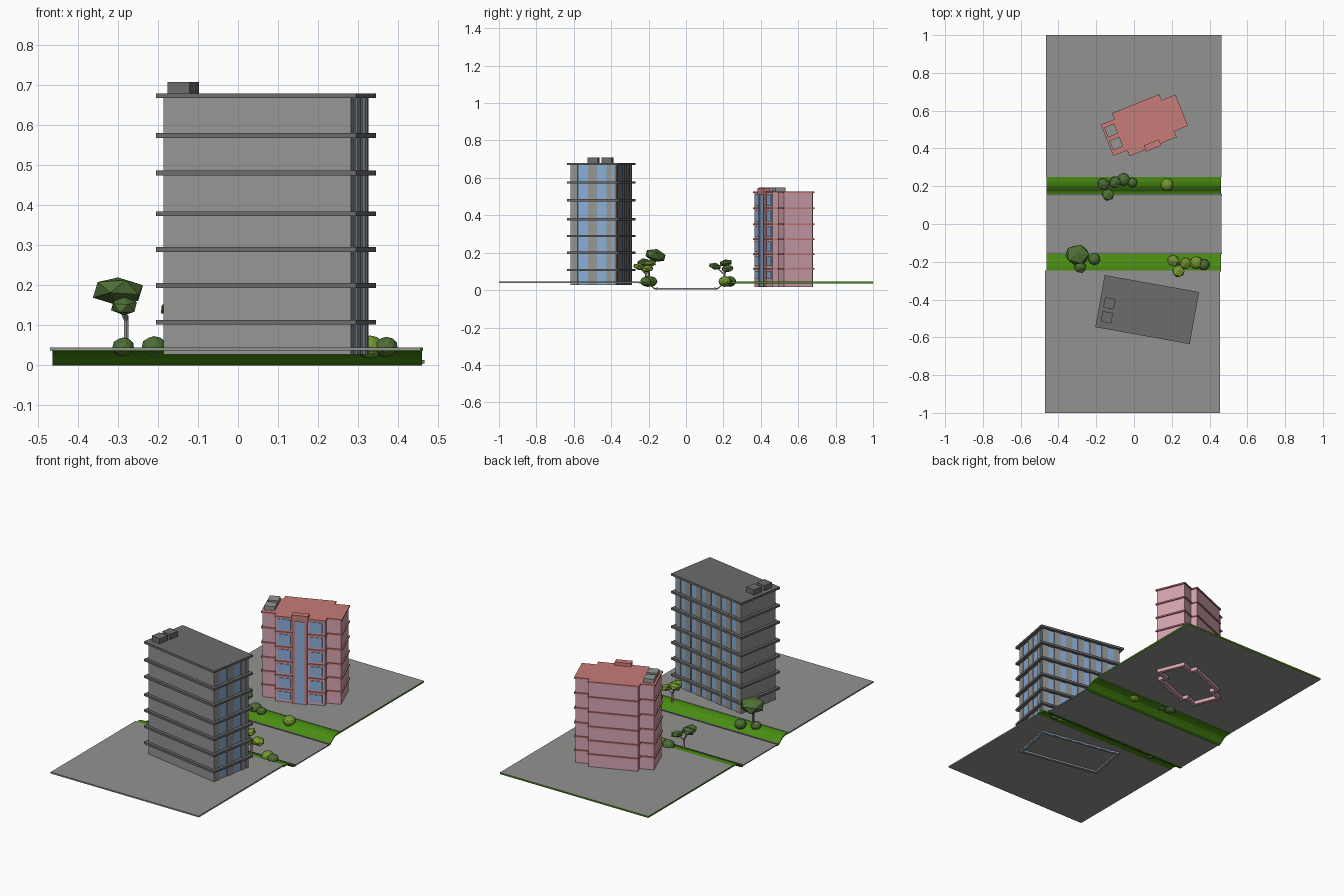
import bpy, bmesh, math
from mathutils import Matrix, Vector

if "Cube" in bpy.data.objects:
    bpy.data.objects.remove(bpy.data.objects["Cube"])


def material(name, r, g, b):
    m = bpy.data.materials.new(name)
    m.diffuse_color = (r, g, b, 1)
    m.use_nodes = True
    m.node_tree.nodes["Principled BSDF"].inputs["Base Color"].default_value = m.diffuse_color
    return m


PAVING = material("paving grey", 0.29, 0.29, 0.285)
WALL = material("wall grey", 0.30, 0.30, 0.295)
ROOF = material("dark grey", 0.15, 0.15, 0.15)
GRASS = material("grass green", 0.065, 0.26, 0.006)
GLASS = material("glass blue", 0.25, 0.42, 0.68)
PINK = material("wall pink", 0.66, 0.37, 0.43)
RED = material("trim red", 0.58, 0.20, 0.19)
LEAF = material("leaf green", 0.075, 0.16, 0.035)
LIME = material("leaf lime", 0.18, 0.31, 0.03)


def make(name, bm, *mats, frame=Matrix()):
    bmesh.ops.recalc_face_normals(bm, faces=bm.faces)
    me = bpy.data.meshes.new(name)
    bm.to_mesh(me)
    bm.free()
    for m in mats:
        me.materials.append(m)
    ob = bpy.data.objects.new(name, me)
    ob.matrix_world = frame
    bpy.context.collection.objects.link(ob)
    return ob


def boxes(name, bounds, mat, frame=Matrix()):
    """One object from boxes given as (x0, x1, y0, y1, z0, z1)."""
    bm = bmesh.new()
    for x0, x1, y0, y1, z0, z1 in bounds:
        mid = Vector(((x0 + x1) / 2, (y0 + y1) / 2, (z0 + z1) / 2))
        size = Matrix.Diagonal((x1 - x0, y1 - y0, z1 - z0, 1))
        bmesh.ops.create_cube(bm, size=1, matrix=Matrix.Translation(mid) @ size)
    return make(name, bm, mat, frame=frame)


def cross(a, b, c, d):
    """Cross outline: main block half sizes a, b and end wings c, d."""
    q = [(c, d), (a, d), (a, b)]
    return (q + [(-x, y) for x, y in reversed(q)] + [(-x, -y) for x, y in q]
            + [(x, -y) for x, y in reversed(q)])


def prism(bm, outline, z0, z1, inner=None):
    """Solid prism, or a hollow ring when an inner outline is given."""
    def loop(pts, z):
        return [bm.verts.new((x, y, z)) for x, y in pts]
    n = len(outline)
    lo, hi = loop(outline, z0), loop(outline, z1)
    strips = [(lo, hi)]
    if inner:
        li, hi2 = loop(inner, z0), loop(inner, z1)
        strips += [(hi, hi2), (hi2, li), (li, lo)]
    else:
        bm.faces.new(lo)
        bm.faces.new(hi)
    for p, q in strips:
        for i in range(n):
            j = (i + 1) % n
            bm.faces.new((p[i], p[j], q[j], q[i]))


# --- Ground: two terraces, sunken road, kerbs and grass banks
boxes("front_terrace", [(-0.47, 0.456, -1, -0.245, 0.037, 0.045)], PAVING)
back = boxes("back_terrace", [(-0.465, 0.462, 0.25, 1, 0.036, 0.045)], PAVING)
back.data.materials.append(GRASS)
for p in back.data.polygons:
    p.material_index = 1 if abs(p.normal.z) < 0.5 else 0
boxes("road", [(-0.462, 0.463, -0.16, 0.16, 0.004, 0.010)], PAVING)
boxes("kerbs", [(-0.462, 0.466, s - 0.004, s + 0.004, 0.005, 0.014) for s in (-0.155, 0.155)], ROOF)

BANK = [(0.252, 0.043), (0.222, 0.042), (0.202, 0.037), (0.186, 0.026), (0.172, 0.014), (0.155, 0.008)]
for side, label in ((-1, "front_bank"), (1, "back_bank")):
    bm = bmesh.new()
    profile = BANK + [(y, z - 0.008) for y, z in reversed(BANK)]
    ends = [[bm.verts.new((x, side * y, z)) for y, z in profile] for x in (-0.464, 0.46)]
    for e in ends:
        bm.faces.new(e)
    for i in range(len(profile)):
        j = (i + 1) % len(profile)
        bm.faces.new((ends[0][i], ends[0][j], ends[1][j], ends[1][i]))
    make(label, bm, GRASS)

# --- Grey tower: hollow walls, strip glazing on two sides, floor slabs
F = Matrix.Translation((0.07, -0.453, 0)) @ Matrix.Rotation(math.radians(-10.2), 4, 'Z')
A, B, T, Z0, Z1 = 0.238, 0.124, 0.016, 0.027, 0.668
walls = [(-A, A, -B, -B + T, Z0, Z1), (-A, -A + T, -B, B, Z0, Z1)]
glass = []
# glazed end: pier edges along the short side
cuts = [-B, -0.085, -0.03, 0.02, 0.072, 0.095, B]
for i in range(6):
    y0, y1 = cuts[i], cuts[i + 1]
    if i % 2:
        glass.append((A - T, A - 0.004, y0, y1, Z0, Z1))
    else:
        walls.append((A - T, A, y0, y1, Z0, Z1))
# glazed long back: six evenly spaced strips
step = 2 * A / 13
for i in range(13):
    x0, x1 = -A + i * step, -A + (i + 1) * step
    if i % 2:
        glass.append((x0, x1, B - T, B - 0.004, Z0, Z1))
    else:
        walls.append((x0, x1, B - T, B, Z0, Z1))
boxes("grey_tower_walls", walls, WALL, F)
boxes("grey_tower_glazing", glass, GLASS, F)
boxes("grey_tower_slabs", [(-0.254, 0.254, -0.14, 0.14, z - 0.006, z + 0.006)
                           for z in (0.108, 0.2, 0.29, 0.379, 0.481, 0.575, 0.674)], ROOF, F)
boxes("grey_tower_roof_units", [(x - 0.028, x + 0.028, y - 0.028, y + 0.028, 0.68, 0.709)
                                for x, y in ((-0.203, -0.003), (-0.203, -0.078))], ROOF, F)

# --- Pink block: hollow cross-shaped walls, red bands, windows, stair bay
G = Matrix.Translation((0.055, 0.523, 0)) @ Matrix.Rotation(math.radians(22), 4, 'Z')
bm = bmesh.new()
prism(bm, cross(0.13, 0.117, 0.206, 0.083), 0.016, 0.523,
      cross(0.112, 0.099, 0.188, 0.065))
make("pink_block_walls", bm, PINK, frame=G)
LEVELS = [0.115, 0.192, 0.271, 0.353, 0.437, 0.523]
bm = bmesh.new()
for z in LEVELS:
    prism(bm, cross(0.135, 0.123, 0.213, 0.089), z - 0.004, z + 0.004)
make("pink_block_bands", bm, RED, frame=G)
panes = [(-0.026, 0.026, -0.126, -0.117, 0.02, 0.51)]
for low, top in zip([0.045] + LEVELS, LEVELS):
    for x in (-0.083, 0.083):
        panes.append((x - 0.033, x + 0.033, -0.121, -0.115, low + 0.014, top - 0.012))
boxes("pink_block_windows", panes, GLASS, G)
boxes("pink_block_bay_frame", [(-0.038, -0.026, -0.13, -0.115, 0.02, 0.52),
                               (0.026, 0.038, -0.13, -0.115, 0.02, 0.52),
                               (-0.043, 0.043, -0.133, -0.098, 0.51, 0.546)], RED, G)
boxes("pink_block_roof_units", [(-0.174 - 0.028, -0.174 + 0.028, y - 0.028, y + 0.028, 0.525, 0.549)
                                for y in (0.04, -0.034)], WALL, G)


# --- Planting
def blob(name, pos, size, mat, detail=1, tilt=(0, 0)):
    bm = bmesh.new()
    m = (Matrix.Translation(pos) @ Matrix.Rotation(tilt[0], 4, 'X')
         @ Matrix.Rotation(tilt[1], 4, 'Y') @ Matrix.Diagonal((*size, 1)))
    bmesh.ops.create_icosphere(bm, subdivisions=detail, radius=1, matrix=m)
    make(name, bm, mat)


def stem(name, p, q, r0, r1, mat):
    p, q = Vector(p), Vector(q)
    d = q - p
    bm = bmesh.new()
    bmesh.ops.create_cone(bm, cap_ends=True, segments=6, radius1=r0, radius2=r1, depth=d.length,
                          matrix=Matrix.Translation((p + q) / 2) @ d.to_track_quat('Z', 'Y').to_matrix().to_4x4())
    make(name, bm, mat)


for i, (x, y, r, mat) in enumerate([
        (-0.21, -0.185, 0.032, LEAF), (-0.287, -0.215, 0.028, LEAF),
        (0.33, -0.205, 0.034, LIME), (0.37, -0.215, 0.03, LEAF),
        (-0.055, 0.235, 0.034, LEAF), (-0.008, 0.22, 0.026, LEAF), (0.175, 0.208, 0.034, LIME)]):
    blob(f"bush_{i + 1}", (x, y, 0.046), (r, r, r * 0.85), mat, 2)

# large dark tree
stem("large_trunk", (-0.279, -0.2, 0.03), (-0.279, -0.2, 0.125), 0.007, 0.006, WALL)
for i, end in enumerate([(-0.305, -0.165, 0.17), (-0.282, -0.225, 0.15)]):
    stem(f"large_branch_{i + 1}", (-0.279, -0.2, 0.11), end, 0.005, 0.004, WALL)
blob("large_crown", (-0.3, -0.163, 0.185), (0.07, 0.06, 0.036), LEAF, 1, (-0.25, 0))
blob("small_crown", (-0.285, -0.228, 0.148), (0.036, 0.035, 0.023), LEAF, 1, (0.2, 0))

# two smaller layered trees
for name, root, crowns, mat in [
        ("front_tree", (0.235, -0.215),
         [(0.207, -0.193, 0.142), (0.235, -0.25, 0.125), (0.272, -0.207, 0.115)], LIME),
        ("back_tree", (-0.13, 0.205),
         [(-0.163, 0.213, 0.145), (-0.138, 0.155, 0.128), (-0.1, 0.222, 0.115)], LEAF)]:
    fork = (*root, 0.085)
    stem(name + "_trunk", (*root, 0.03), fork, 0.006, 0.005, PINK)
    for i, c in enumerate(crowns):
        stem(f"{name}_branch_{i + 1}", fork, c, 0.004, 0.003, PINK)
        blob(f"{name}_crown_{i + 1}", c, (0.036, 0.036, 0.019), mat, 1,
             ((0.15, -0.2, 0.1)[i], (-0.2, 0.1, 0.25)[i]))
